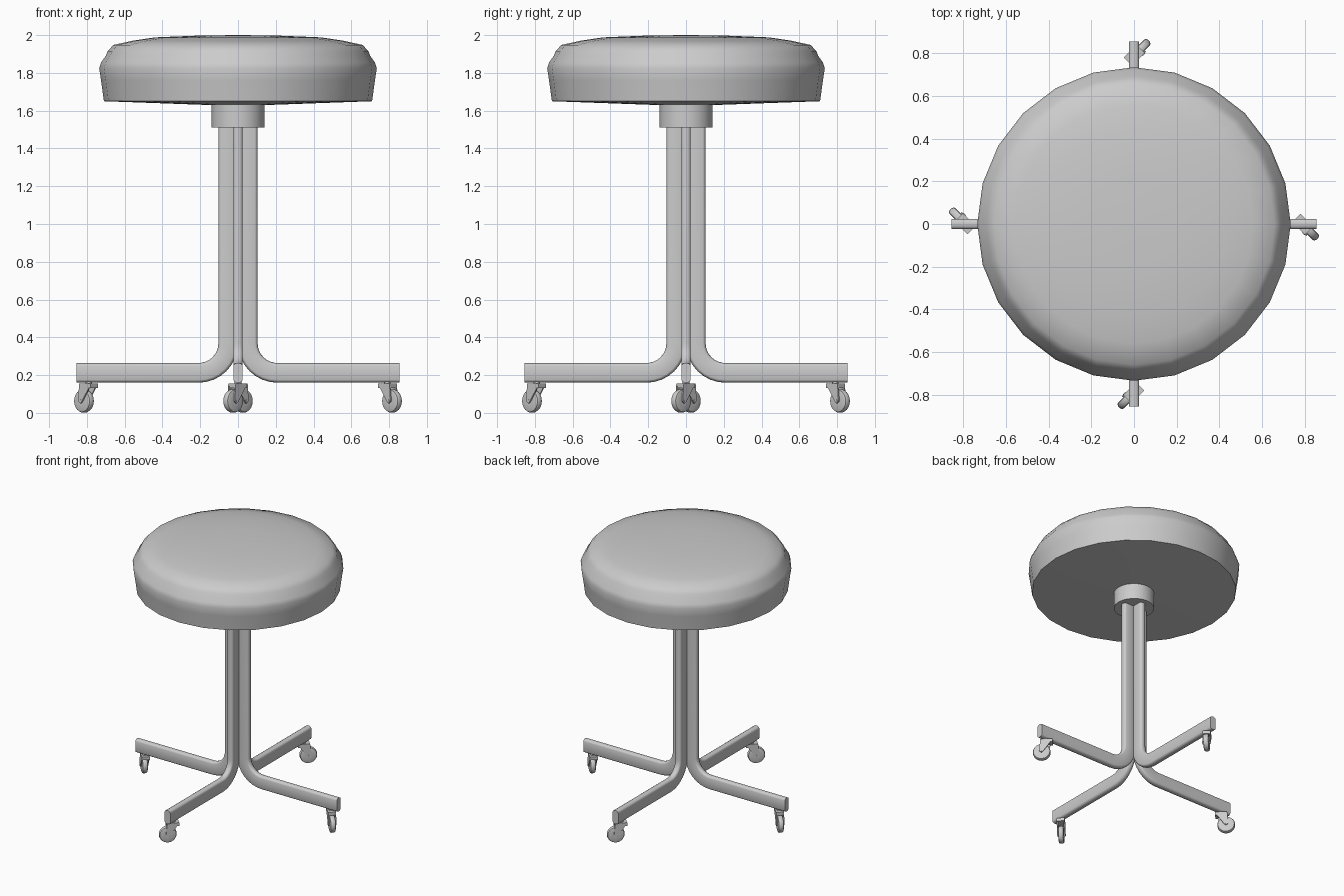
import bpy, bmesh, math
from mathutils import Matrix, Vector

cube = bpy.data.objects.get("Cube")
if cube:
    bpy.data.objects.remove(cube, do_unlink=True)

grey = bpy.data.materials.new("plain_grey")
grey.use_nodes = True
grey.diffuse_color = (0.6, 0.6, 0.6, 1)
grey.node_tree.nodes["Principled BSDF"].inputs["Base Color"].default_value = (0.6, 0.6, 0.6, 1)


def finish(bm, name, angle=35, matrix=None):
    """Turn a bmesh into a smooth-shaded object that keeps its sharp edges."""
    bmesh.ops.recalc_face_normals(bm, faces=bm.faces[:])
    mesh = bpy.data.meshes.new(name)
    bm.to_mesh(mesh)
    bm.free()
    mesh.materials.append(grey)
    obj = bpy.data.objects.new(name, mesh)
    bpy.context.collection.objects.link(obj)
    if matrix:
        obj.matrix_world = matrix
    bpy.ops.object.select_all(action='DESELECT')
    obj.select_set(True)
    bpy.context.view_layer.objects.active = obj
    bpy.ops.object.shade_smooth_by_angle(angle=math.radians(angle))
    return obj


def loft(bm, rings):
    """Skin a list of closed rings and cap both ends."""
    rings = [[bm.verts.new(p) for p in ring] for ring in rings]
    n = len(rings[0])
    for a, b in zip(rings, rings[1:]):
        for i in range(n):
            j = (i + 1) % n
            bm.faces.new((a[i], a[j], b[j], b[i]))
    bm.faces.new(rings[0])
    bm.faces.new(rings[-1])


def lathe(profile, sides):
    """Rings of (radius, height) points around z."""
    return [[(r * math.cos(math.tau * i / sides), r * math.sin(math.tau * i / sides), z)
             for i in range(sides)] for r, z in profile]


# Cushion
bm = bmesh.new()
loft(bm, lathe([(0.02, 1.625), (0.71, 1.65), (0.725, 1.76), (0.735, 1.825), (0.725, 1.855),
                (0.70, 1.89), (0.69, 1.915), (0.66, 1.948), (0.56, 1.97),
                (0.44, 1.988), (0.22, 1.997), (0.02, 2.0)], 24))
finish(bm, "seat_cushion", 40)

# Collar under the cushion
bm = bmesh.new()
loft(bm, lathe([(0.14, 1.51), (0.14, 1.645)], 24))
finish(bm, "seat_collar")

# Leg tube: path of (radius, height, tilt) with a flat-sided rounded section
HALF_DEPTH, HALF_WIDTH, BEND = 0.052, 0.024, 0.157
section = []
for side in (1, -1):
    for k in range(7):
        a = math.pi * (k / 6 - 0.5)
        section.append((side * (HALF_DEPTH - 0.015 + 0.015 * math.cos(a)),
                        side * HALF_WIDTH * math.sin(a)))
path = [(0.052, 1.56, 0)]
for k in range(9):
    t = math.pi / 2 * k / 8
    path.append((0.052 + BEND * (1 - math.cos(t)), 0.212 + BEND * (1 - math.sin(t)), t))
path.append((0.855, 0.212, math.pi / 2))
leg_rings = [[(r + u * math.cos(t), v, z + u * math.sin(t)) for u, v in section]
             for r, z, t in path]

# Caster measurements, with the wheel trailing along local x
TRAIL, AXLE_Z, WHEEL_R = 0.036, 0.063, 0.062
wheel_profile = [(0.02, -0.019), (0.05, -0.019), (0.058, -0.016), (WHEEL_R, -0.007),
                 (WHEEL_R, 0.007), (0.058, 0.016), (0.05, 0.019), (0.02, 0.019)]
cheek = [(-0.04, 0.15), (0.045, 0.15), (TRAIL + 0.016, AXLE_Z),
         (TRAIL, AXLE_Z - 0.014), (TRAIL - 0.014, AXLE_Z)]

for i, name in enumerate(("left", "back", "right", "front")):
    turn = Matrix.Rotation(i * math.pi / 2, 4, 'Z')
    bm = bmesh.new()
    loft(bm, leg_rings)
    finish(bm, name + "_leg", 40, turn)

    swivel = turn @ Matrix.Translation((0.79, 0, 0)) @ Matrix.Rotation(-math.pi / 4, 4, 'Z')

    # Fork: top plate, stem and two tapering cheeks
    bm = bmesh.new()
    bmesh.ops.create_cube(bm, size=1, matrix=Matrix.Translation((0.002, 0, 0.144))
                          @ Matrix.Diagonal((0.085, 0.056, 0.024, 1)))
    loft(bm, lathe([(0.018, 0.15), (0.018, 0.175)], 12))
    for y in (-0.028, 0.02):
        loft(bm, [[(x, y + d, z) for x, z in cheek] for d in (0, 0.008)])
    finish(bm, name + "_caster_fork", 30, swivel)

    # Wheel with its axle
    bm = bmesh.new()
    loft(bm, lathe(wheel_profile, 20))
    loft(bm, lathe([(0.008, -0.03), (0.008, 0.03)], 10))
    finish(bm, name + "_caster_wheel", 40, swivel @ Matrix.Translation((TRAIL, 0, AXLE_Z))
           @ Matrix.Rotation(math.pi / 2, 4, 'X'))
